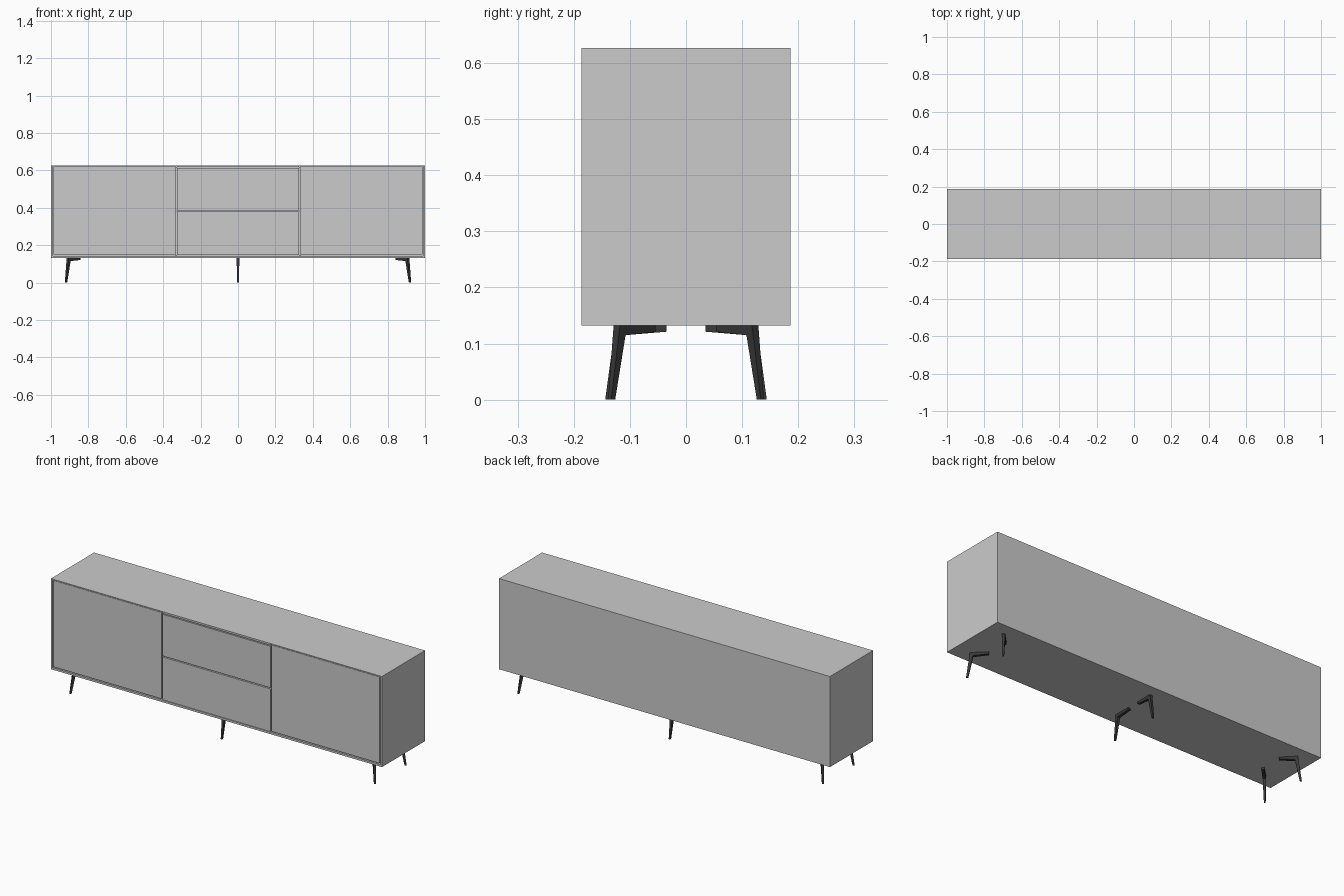
import bpy, bmesh, math
from mathutils import Vector, Matrix

if "Cube" in bpy.data.objects:
    bpy.data.objects.remove(bpy.data.objects["Cube"])

W, D = 1.0, 0.186          # half width, half depth
Z0, Z1 = 0.132, 0.627      # cabinet bottom and top

dark = bpy.data.materials.new("dark_metal")
dark.diffuse_color = (0.04, 0.04, 0.04, 1)
dark.use_nodes = True
dark.node_tree.nodes["Principled BSDF"].inputs["Base Color"].default_value = dark.diffuse_color


def make_object(name, bm, mat=None):
    bmesh.ops.recalc_face_normals(bm, faces=bm.faces)
    mesh = bpy.data.meshes.new(name)
    bm.to_mesh(mesh)
    bm.free()
    ob = bpy.data.objects.new(name, mesh)
    bpy.context.collection.objects.link(ob)
    if mat:
        mesh.materials.append(mat)
    return ob


def box(name, lo, hi):
    lo, hi = Vector(lo), Vector(hi)
    bm = bmesh.new()
    bmesh.ops.create_cube(bm, size=1)
    bmesh.ops.scale(bm, vec=hi - lo, verts=bm.verts)
    bmesh.ops.translate(bm, vec=(lo + hi) / 2, verts=bm.verts)
    return make_object(name, bm)


# Carcass boards
box("top_board", (-W, -D, 0.622), (W, D, Z1))
box("bottom_board", (-W, -D, Z0), (W, D, 0.143))
box("back_board", (-0.99, D - 0.01, 0.143), (0.99, D, 0.622))
for side, s in (("left", -1), ("right", 1)):
    xs = sorted((s * W, s * 0.99))
    box(side + "_side_board", (xs[0], -D, 0.143), (xs[1], D, 0.622))
    xs = sorted((s * 0.325, s * 0.335))
    box(side + "_divider", (xs[0], -D + 0.018, 0.143), (xs[1], D - 0.01, 0.622))
    # Doors
    xs = sorted((s * 0.333, s * 0.986))
    box(side + "_door", (xs[0], -D, 0.149), (xs[1], -D + 0.016, 0.6205))

# Drawer fronts and the rail above them
box("top_rail", (-0.327, -D, 0.617), (0.327, -D + 0.016, 0.622))
box("lower_drawer", (-0.327, -D, 0.146), (0.327, -D + 0.016, 0.379))
box("upper_drawer", (-0.327, -D, 0.385), (0.327, -D + 0.016, 0.612))


def loft(bm, a, b):
    """Tapered four-sided bar between two quads."""
    va, vb = [bm.verts.new(p) for p in a], [bm.verts.new(p) for p in b]
    bm.faces.new(va)
    bm.faces.new(vb)
    for i in range(4):
        j = (i + 1) % 4
        bm.faces.new((va[i], va[j], vb[j], vb[i]))


def rect_xy(u, z, hu, hv):
    return [(u - hu, -hv, z), (u + hu, -hv, z), (u + hu, hv, z), (u - hu, hv, z)]


def leg(name, x, y, angle):
    """Leg leaning outward along angle, with a mounting arm pointing inward."""
    bm = bmesh.new()
    loft(bm, rect_xy(0.022, 0, 0.005, 0.004), rect_xy(0, Z0, 0.009, 0.008))
    loft(bm,
         [(0.002, -0.008, 0.114), (0.002, 0.008, 0.114), (0.002, 0.008, Z0), (0.002, -0.008, Z0)],
         [(-0.082, -0.007, 0.121), (-0.082, 0.007, 0.121), (-0.082, 0.007, Z0), (-0.082, -0.007, Z0)])
    bm.transform(Matrix.Translation((x, y, 0)) @ Matrix.Rotation(angle, 4, 'Z'))
    make_object(name, bm, dark)


# Six legs: diagonal at the corners, straight in the middle
for row, sy in (("front", -1), ("back", 1)):
    leg(row + "_middle_leg", 0, sy * 0.117, sy * math.pi / 2)
    for side, sx in (("left", -1), ("right", 1)):
        leg(f"{row}_{side}_leg", sx * 0.904, sy * 0.117, math.atan2(sy, sx))
